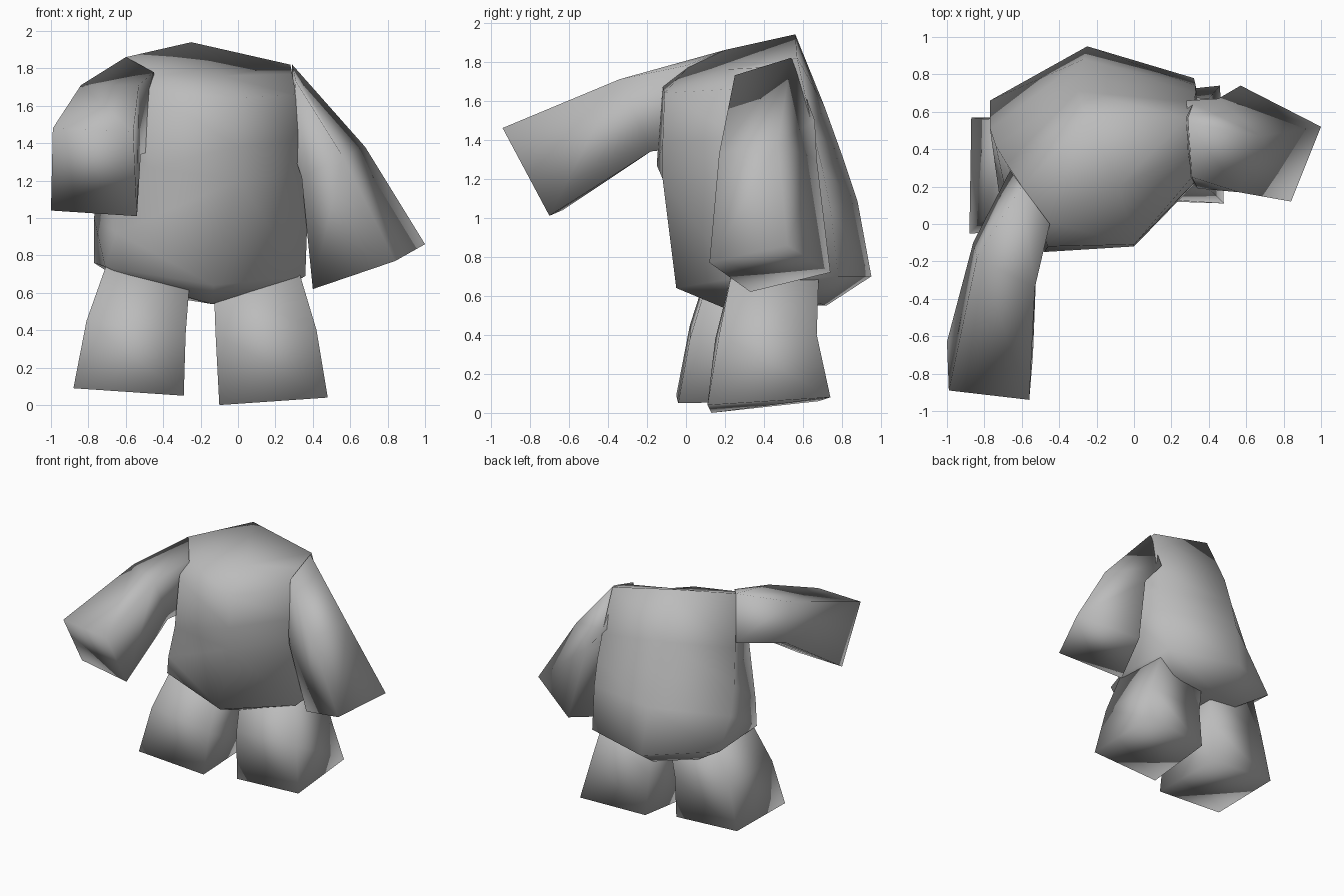
import bpy, bmesh

grey = bpy.data.materials.new("plain grey")
grey.diffuse_color = (0.5, 0.5, 0.5, 1)


def loft(name, rings):
    """Skin a smooth tube through matching rings and close both ends."""
    bm = bmesh.new()
    loops = [[bm.verts.new(p) for p in ring] for ring in rings]
    n = len(loops[0])
    for a, b in zip(loops, loops[1:]):
        for i in range(n):
            j = (i + 1) % n
            bm.faces.new((a[i], a[j], b[j], b[i]))
    for ring in (loops[0], loops[-1]):
        if n == 6:  # six-sided ends are split along their middle ridge
            bm.faces.new([ring[i] for i in (0, 1, 4, 5)])
            bm.faces.new([ring[i] for i in (1, 2, 3, 4)])
        else:
            bm.faces.new(ring)
    bmesh.ops.recalc_face_normals(bm, faces=bm.faces[:])
    for f in bm.faces:
        f.smooth = True
    mesh = bpy.data.meshes.new(name)
    bm.to_mesh(mesh)
    bm.free()
    mesh.materials.append(grey)
    obj = bpy.data.objects.new(name, mesh)
    bpy.context.collection.objects.link(obj)
    return obj


# Torso: front left, front right, right, back right, back, left
loft("torso", [
    [(-.46, .01, 1.77), (-.08, .20, 1.76), (.29, .38, 1.77),
     (.28, .57, 1.82), (-.25, .56, 1.94), (-.60, .20, 1.86)],
    [(-.46, -.12, 1.67), (.00, -.11, 1.64), (.31, .25, 1.66),
     (.32, .65, 1.45), (-.30, .71, 1.57), (-.68, .32, 1.47)],
    [(-.48, -.15, 1.27), (.00, -.12, 1.38), (.36, .26, 1.42),
     (.33, .70, 1.25), (-.29, .80, 1.32), (-.74, .42, 1.22)],
    [(-.65, .01, .92), (.00, -.12, 1.20), (.38, .28, 1.25),
     (.33, .74, 1.05), (-.27, .88, 1.08), (-.77, .51, 1.00)],
    [(-.71, .08, .74), (-.13, -.05, .64), (.36, .25, .69),
     (.32, .78, .70), (-.25, .95, .70), (-.77, .66, .76)],
    [(-.50, .22, .64), (-.14, .19, .54), (.15, .30, .60),
     (.15, .65, .57), (-.20, .72, .55), (-.52, .58, .60)],
])

# Raised arm reaching forward: outer top, inner top, inner bottom, outer bottom
loft("forward_arm", [
    [(-.60, .20, 1.86), (-.45, .00, 1.78), (-.46, .00, 1.36), (-.66, .29, 1.50)],
    [(-.84, -.18, 1.71), (-.53, -.34, 1.71), (-.52, -.18, 1.34), (-.86, -.10, 1.40)],
    [(-.99, -.89, 1.48), (-.56, -.94, 1.46), (-.54, -.70, 1.01), (-1.0, -.63, 1.04)],
])

# Lowered arm: outer back, outer front, inner front, inner back
loft("lowered_arm", [
    [(.29, .54, 1.82), (.31, .25, 1.73), (.28, .25, 1.40), (.28, .66, 1.50)],
    [(.68, .47, 1.38), (.56, .17, 1.33), (.34, .19, 1.22), (.45, .67, 1.30)],
    [(1.0, .52, .86), (.84, .12, .77), (.40, .33, .62), (.57, .74, .72)],
])

# Legs: front left, front right, back right, back left
loft("left_leg", [
    [(-.13, .22, .66), (.33, .23, .70), (.30, .68, .70), (-.12, .66, .66)],
    [(-.12, .15, .38), (.42, .17, .40), (.40, .67, .40), (-.11, .64, .38)],
    [(-.10, .13, .00), (.48, .11, .04), (.46, .74, .08), (-.10, .68, .06)],
])
loft("right_leg", [
    [(-.70, .12, .76), (-.26, .10, .64), (-.26, .58, .64), (-.68, .58, .76)],
    [(-.81, .02, .45), (-.28, .02, .38), (-.29, .56, .38), (-.79, .56, .45)],
    [(-.88, -.05, .09), (-.29, -.04, .05), (-.31, .57, .06), (-.87, .57, .09)],
])
